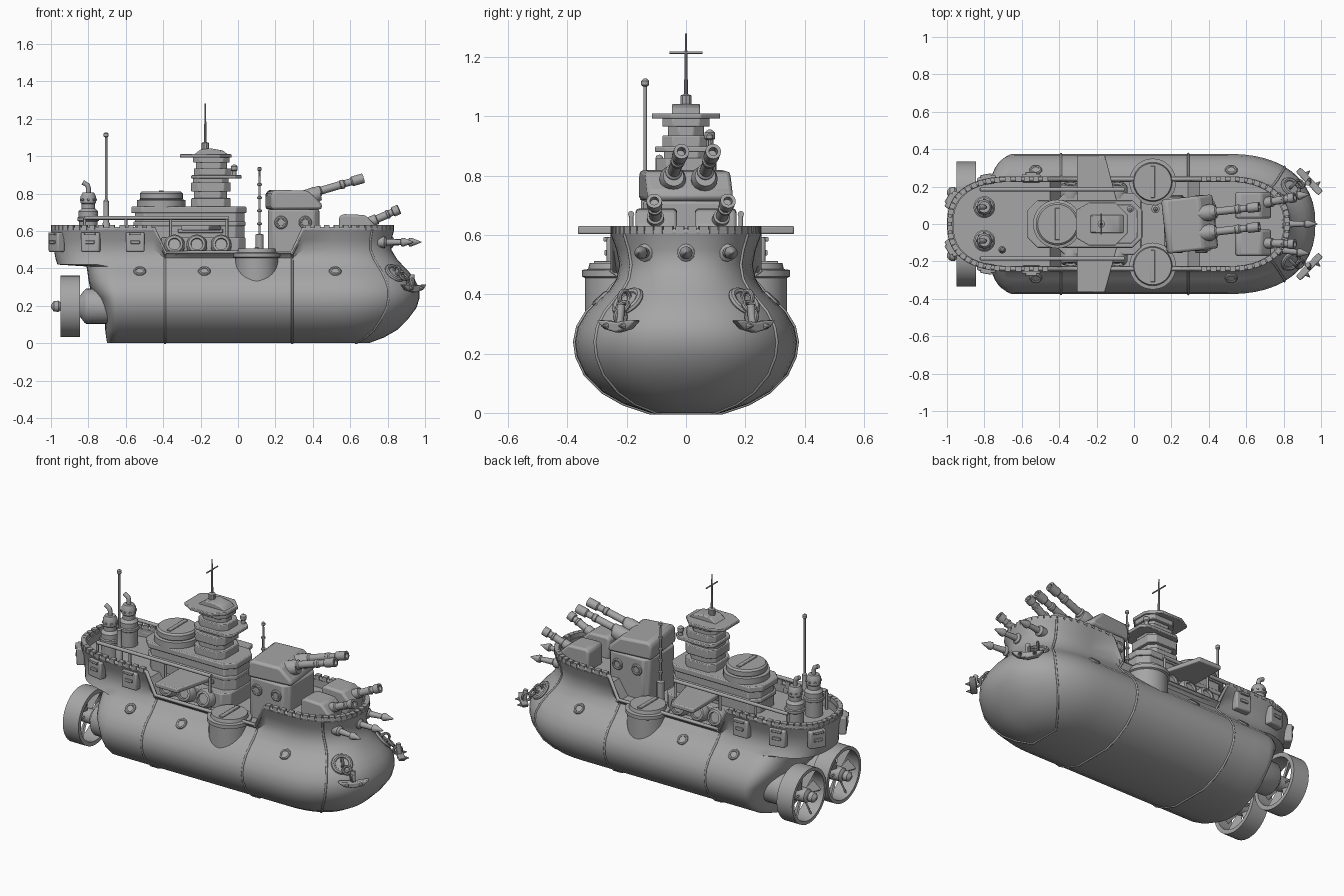
import bpy, bmesh, math
from mathutils import Vector, Matrix

cube = bpy.data.objects.get("Cube")
if cube:
    bpy.data.objects.remove(cube, do_unlink=True)

GREY = (0.38, 0.38, 0.38, 1)
paint = bpy.data.materials.new("battleship grey")
paint.use_nodes = True
paint.diffuse_color = GREY
paint.node_tree.nodes["Principled BSDF"].inputs["Base Color"].default_value = GREY


def finish(name, bm, angle=35, bevel=0):
    bmesh.ops.recalc_face_normals(bm, faces=bm.faces)
    me = bpy.data.meshes.new(name)
    bm.to_mesh(me)
    bm.free()
    me.shade_smooth()
    me.set_sharp_from_angle(angle=math.radians(angle))
    me.materials.append(paint)
    ob = bpy.data.objects.new(name, me)
    bpy.context.collection.objects.link(ob)
    if bevel:
        m = ob.modifiers.new("bevel", 'BEVEL')
        m.width, m.segments, m.limit_method = bevel, 2, 'ANGLE'
    return ob


def slab(name, pts, lo, hi, axis='z', bevel=0.006):
    """Extrude a flat outline along z or y."""
    bm = bmesh.new()
    put = (lambda p, h: (p[0], p[1], h)) if axis == 'z' else (lambda p, h: (p[0], h, p[1]))
    a, b = [[bm.verts.new(put(p, h)) for p in pts] for h in (lo, hi)]
    bm.faces.new(a)
    bm.faces.new(b)
    for i in range(len(pts)):
        j = (i + 1) % len(pts)
        bm.faces.new((a[i], a[j], b[j], b[i]))
    return finish(name, bm, bevel=bevel)


def octagon(x0, x1, w, c):
    return [(x0 + c, -w), (x1 - c, -w), (x1, c - w), (x1, w - c),
            (x1 - c, w), (x0 + c, w), (x0, w - c), (x0, c - w)]


def lathe(name, profile, loc, direction=(0, 0, 1), seg=24, closed=False):
    """Spin (radius, height) pairs about a direction."""
    bm = bmesh.new()
    mat = Matrix.Translation(loc) @ Vector(direction).to_track_quat('Z', 'Y').to_matrix().to_4x4()
    rings = []
    for r, h in profile:
        angles = [2 * math.pi * k / seg for k in range(seg)]
        rings.append([bm.verts.new(mat @ Vector((r * math.cos(t), r * math.sin(t), h))) for t in angles])
    pairs = list(zip(rings, rings[1:])) + ([(rings[-1], rings[0])] if closed else [])
    for a, b in pairs:
        for k in range(seg):
            m = (k + 1) % seg
            bm.faces.new((a[k], a[m], b[m], b[k]))
    if not closed:
        bm.faces.new(rings[0])
        bm.faces.new(rings[-1])
    return finish(name, bm)


def torus(name, R, r, loc, direction, seg=20):
    prof = [(R + r * math.cos(t), r * math.sin(t)) for t in [math.pi * k / 4 for k in range(8)]]
    return lathe(name, prof, loc, direction, seg, True)


def tube(name, pts, r):
    cu = bpy.data.curves.new(name, 'CURVE')
    cu.dimensions, cu.bevel_depth, cu.bevel_resolution, cu.use_fill_caps = '3D', r, 2, True
    sp = cu.splines.new('POLY')
    sp.points.add(len(pts) - 1)
    for p, q in zip(sp.points, pts):
        p.co = (*q, 1)
    cu.materials.append(paint)
    ob = bpy.data.objects.new(name, cu)
    bpy.context.collection.objects.link(ob)


def plate(name, loc, direction, w, h, d, bevel=0.008):
    """Upright box facing along a horizontal direction."""
    bm = bmesh.new()
    bmesh.ops.create_cube(bm, size=1, matrix=Matrix.Diagonal((d, w, h, 1)))
    ob = finish(name, bm, bevel=bevel)
    ob.location, ob.rotation_euler.z = loc, math.atan2(direction[1], direction[0])


# Hull levels: height, half width, bow x, stern x
LEVELS = [(0, .12, .70, -.70), (.03, .21, .78, -.705), (.07, .28, .85, -.71), (.13, .34, .91, -.71),
          (.19, .368, .955, -.73), (.24, .375, .97, -.75), (.29, .365, .97, -.79), (.34, .335, .945, -.80),
          (.38, .295, .915, -.805), (.41, .262, .885, -.81), (.42, .255, .877, -.965), (.45, .235, .85, -.975),
          (.5, .225, .82, -.985), (.55, .235, .82, -.99), (.605, .255, .835, -1.0)]
SIDE_X = [.35, .29, .1, -.1, -.25, -.39, -.45, -.55]
ARC = 12


def half_outline(z, w, xb, xs):
    pts = []
    for k in range(ARC + 1):
        t = k / ARC * math.pi / 2
        pts.append((.5 + (xb - .5) * math.cos(t) ** .87, w * math.sin(t) ** .87))
    pts += [(x, w) for x in SIDE_X]
    for k in range(ARC + 1):
        t = k / ARC * math.pi / 2
        pts.append((-.64 + (xs + .64) * math.sin(t) ** .8, w * max(0, math.cos(t)) ** .8))
    out = []
    for x, y in pts:
        k = max(0, min(1, max((x - .29) / .06, (-.39 - x) / .06)))
        out.append(Vector((x, y, z if z < .44 else .44 + (z - .44) * (.25 + .75 * k))))
    out[0].y = out[-1].y = 0
    return out


def hull_y(x, z):
    for a, b in zip(LEVELS, LEVELS[1:]):
        if a[0] <= z <= b[0]:
            f = (z - a[0]) / (b[0] - a[0])
            pts = half_outline(*[p + (q - p) * f for p, q in zip(a, b)])
            for p, q in zip(pts, pts[1:]):
                if q.x <= x <= p.x:
                    return p.y + (q.y - p.y) * (p.x - x) / max(1e-6, p.x - q.x)
    return 0


def on_hull(x, z, s):
    e, y = .01, hull_y(x, z)
    n = Vector((-(hull_y(x + e, z) - hull_y(x - e, z)), 2 * e, -(hull_y(x, z + e) - hull_y(x, z - e))))
    n.y *= s
    return Vector((x, y * s, z)), n.normalized()


# Hull with bulwark and recessed deck
bm = bmesh.new()
rings = []
shells = LEVELS + [(.605, .225, .80, -.965), (.56, .225, .80, -.965)]
for lv in shells:
    half = half_outline(*lv)
    full = half + [Vector((p.x, -p.y, p.z)) for p in half[-2:0:-1]]
    rings.append([bm.verts.new(p) for p in full])
n = len(rings[0])
for a, b in zip(rings, rings[1:]):
    for i in range(n):
        j = (i + 1) % n
        bm.faces.new((a[i], a[j], b[j], b[i]))
for ring in (rings[0], rings[-1]):
    for i in range(n // 2):
        bm.faces.new(list(dict.fromkeys((ring[i], ring[i + 1], ring[n - i - 1], ring[-i]))))
finish("hull", bm, 42)

# Plating seams and bulwark studs
for i in (ARC - 5, ARC + 2, ARC + 6):
    side = [half_outline(*lv)[i] for lv in LEVELS]
    tube("hull_seam", [p * 1 for p in reversed(side)] + [Vector((p.x, -p.y, p.z)) for p in side], .006)
rim = half_outline(.61, .24, .82, -.985)
for s in (1, -1):
    tube("bulwark_rail", [(p.x, p.y * s, p.z) for p in rim], .012)
    for a, b in zip(rim, rim[1:]):
        steps = max(1, round((b - a).length / .05))
        for k in range(steps):
            p, d = a.lerp(b, (k + .5) / steps), b - a
            if p.z > .6:
                plate("rail_stud", (p.x, p.y * s, p.z + .008), (d.x, d.y * s), .028, .026, .03, 0)

for s in (1, -1):
    # Portholes
    for x in (-.525, -.18, .52):
        p, d = on_hull(x, .385, s)
        torus("porthole_ring", .025, .009, p, d)
        lathe("porthole_glass", [(.023, -.01), (.02, .004)], p, d)
    # Side lockers
    for x in (-.55, -.785, -.96):
        p, d = on_hull(x, .54, s)
        d.z = 0
        d.normalize()
        plate("side_locker", p + d * .012, d, .1, .105, .045)
        plate("locker_slot", p + d * .036, d, .05, .018, .012, .003)
        plate("locker_cap", p + d * .02 + Vector((0, 0, .045)), d, .06, .015, .05, .003)
    # Sponsons with slotted lids
    lathe("sponson", [(.115, .22), (.115, .455), (.125, .46), (.125, .482), (.105, .485), (.1, .505)],
          (.1, s * .225, 0), seg=32)
    plate("sponson_slot", (.1, s * .225, .507), (1, 0), .17, .012, .025, .003)
    # Bridge wings
    slab("wing_platform", [(-.305, s * .365), (-.155, s * .365), (-.09, s * .12), (-.305, s * .12)], .603, .63)
    # Round vents along the deckhouse
    for x in (-.34, -.22, -.09):
        lathe("deck_vent", [(.055, 0), (.055, .05), (.045, .065), (.032, .068), (.03, .055)], (x, s * .15, .515), (0, s, .25))
    # Handrails
    tube("handrail", [(-.82, s * .185, .67), (-.05, s * .185, .67)], .011)
    for x in (-.82, -.6, -.36, -.06):
        tube("handrail_post", [(x, s * .185, .46), (x, s * .185, .67)], .008)
    # Funnels with bent exhaust
    lathe("funnel", [(.05, .54), (.05, .65), (.058, .655), (.058, .67), (.052, .675), (.052, .705), (.036, .72),
                     (.036, .745), (.041, .75), (.041, .785), (.03, .805)], (-.8, s * .09, 0))
    tube("exhaust_pipe", [(-.8, s * .09, .8), (-.8, s * .09, .83), (-.805, s * .09, .845), (-.83, s * .09, .86)], .013)
    for k in range(8):
        d = Vector((math.cos(k * math.pi / 4), math.sin(k * math.pi / 4), 0))
        lathe("funnel_rivet", [(.008, 0), (.006, .008)], Vector((-.8, s * .09, .767)) + d * .038, d, 6)
    # Ducted propellers
    c = Vector((0, s * .168, .197))
    lathe("propeller_duct", [(.165, -.95), (.165, -.845), (.14, -.845), (.145, -.95)], c, (1, 0, 0), 32, True)
    lathe("shaft_housing", [(.05, -.85), (.088, -.82), (.095, -.81), (.095, -.64)], c, (1, 0, 0))
    lathe("propeller_hub", [(.008, -1), (.028, -.985), (.03, -.96), (.022, -.95), (.04, -.94), (.045, -.81)], c, (1, 0, 0))
    for k in range(6):
        blade = slab("propeller_blade", [(-.012, .03), (.012, .03), (.035, .145), (-.035, .145)], -.005, .005, bevel=0)
        blade.matrix_world = (Matrix.Translation(c + Vector((-.9, 0, 0))) @ Matrix.Rotation(k * math.pi / 3, 4, 'X')
                              @ Matrix.Rotation(.7, 4, 'Y'))
    # Anchors with hawse ring and chain
    p, d = on_hull(.84, .375, s)
    torus("hawse_ring", .048, .013, p, d)
    lathe("hawse_plate", [(.046, -.02), (.04, .004)], p, d)
    out = Vector((.72, .69 * s, 0))
    low = Vector((.925, s * .215, .315))
    for k in range(3):
        q = (p + d * .02).lerp(low + out * .012, k / 2.3)
        torus("chain_link", .023, .008, q, d if k % 2 else d.cross(Vector((0, 0, 1))), 12)
    tube("anchor_shank", [low + Vector((0, 0, .05)) + out * .005, low - Vector((0, 0, .02)) + out * .015], .014)
    arm = [(-.09, .008), (-.055, -.022), (0, -.034), (.055, -.022), (.09, .008), (.045, .006), (0, 0), (-.045, .006)]
    crown = slab("anchor_arm", arm, -.018, .018, 'y')
    crown.matrix_world = Matrix.Translation(low + out * .018 - Vector((0, 0, .01))) @ Matrix.Rotation(
        math.atan2(out.y, out.x) + math.pi / 2, 4, 'Z')
    for k in (-1, 1):
        lathe("anchor_stud", [(.012, 0), (.002, .025)], low + out * .035 + Vector((-.69 * s, .72, 0)) * k * .04
              - Vector((0, 0, .022)), out, 8)

# Bow spikes
for y, x in ((-.138, .77), (0, .81), (.138, .77)):
    lathe("bow_spike", [(.03, -.02), (.03, .015), (.018, .025), (.014, .1), (.022, .105), (.022, .12), (.002, .17)],
          (x, y, .54), (1, y * .9, 0), 12)

# Deckhouse and rear drum
slab("lower_deckhouse", octagon(-.41, .04, .165, .04), .44, .565)
slab("deckhouse", octagon(-.55, .035, .115, .05), .46, .70)
slab("deckhouse_band", octagon(-.56, .04, .122, .05), .625, .65)
slab("deckhouse_roof", octagon(-.57, .045, .128, .055), .695, .73)
lathe("rear_drum", [(.13, .72), (.13, .765), (.112, .768), (.115, .772), (.115, .8), (.105, .81)], (-.41, 0, 0), seg=32)
plate("drum_slot", (-.41, 0, .811), (1, 0), .17, .012, .025, .003)
for s in (1, -1):
    plate("deckhouse_slot", (-.2, s * .115, .6), (0, s), .24, .022, .02, .003)

# Bridge tower: stacked decks with slit windows between
for x0, x1, w, z0, z1 in ((-.25, -.04, .1, .72, .775), (-.235, -.06, .08, .77, .815), (-.25, -.04, .1, .81, .86),
                          (-.24, -.05, .075, .85, .885), (-.25, .02, .105, .88, .898), (-.235, -.035, .08, .89, .935),
                          (-.225, -.06, .06, .93, .97), (-.24, -.045, .08, .965, .995)):
    slab("bridge_deck", octagon(x0, x1, w, .035), z0, z1, bevel=.004)
slab("bridge_roof", [(-.31, -.075), (-.24, -.115), (-.1, -.115), (-.035, -.05), (-.035, .05), (-.1, .115), (-.24, .115),
                     (-.31, .075)], .992, 1.01, bevel=.004)
slab("roof_hood", [(-.24, 1.005), (-.05, 1.005), (-.08, 1.03), (-.15, 1.042), (-.2, 1.035)], -.048, .048, 'y')
lathe("mast", [(.02, 1.03), (.02, 1.07), (.007, 1.075), (.005, 1.2), (.003, 1.28)], (-.175, 0, 0), seg=10)
tube("mast_crossbar", [(-.175, -.055, 1.215), (-.175, .055, 1.215)], .004)
lathe("bridge_lamp", [(.012, .9), (.012, .92), (.018, .925), (.018, .945), (.006, .955)], (-.02, .08, 0), seg=12)

# Aerials
lathe("stern_aerial", [(.02, .54), (.02, .64), (.014, .65), (.014, .76), (.006, .77), (.006, 1.1), (.013, 1.105),
                       (.013, 1.12), (.006, 1.127)], (-.705, -.138, 0), seg=12)
beads = [(.022, .46), (.022, .58), (.006, .585)]
for z in (.63, .7, .77, .84):
    beads += [(.006, z), (.013, z + .004), (.013, z + .012), (.006, z + .016)]
lathe("mid_aerial", beads + [(.005, .92), (.011, .925), (.011, .937), (.004, .943)], (.115, .08, 0), seg=12)


def gun(root, tip, r):
    a, b = Vector(root), Vector(tip)
    L = (b - a).length
    lathe("gun_barrel", [(r * 1.35, -.04), (r * 1.35, L * .3), (r, L * .32), (r, L * .62), (r * 1.15, L * .63),
                         (r * 1.15, L * .68), (r * .9, L * .7), (r * .9, L * .8), (r * 1.25, L * .82), (r * 1.25, L),
                         (r * .7, L), (r * .65, L * .9)], a, b - a, 16)


# Main turret on its gunhouse
slab("gunhouse", octagon(.16, .435, .145, .03), .46, .715, bevel=.01)
for s in (1, -1):
    for x in (.23, .36):
        torus("gunhouse_port", .026, .009, (x, s * .146, .645), (0, s, 0))
        lathe("gunhouse_glass", [(.026, 0), (.018, .012)], (x, s * .14, .645), (0, s, 0))
turret = slab("main_turret", [(-.14, .715), (.135, .715), (.135, .745), (.06, .815), (-.12, .82), (-.14, .8)],
              -.145, .145, 'y', .015)
turret.location, turret.rotation_euler.z = (.3, 0, 0), .11
for y in (-.052, .055):
    gun((.34, y, .785), (.67, y + .037, .882), .021)
    lathe("gun_mantlet", [(.04, -.04), (.045, .02), (.035, .05)], (.39, y + .005, .785), (1, .11, .28), 16)

# Twin forward turrets
for y, sway in ((-.1, -.005), (.1, .03)):
    slab("fore_turret", [(.54, .55), (.72, .55), (.735, .63), (.68, .685), (.56, .69), (.54, .675)], y - .07, y + .07, 'y', .012)
    gun((.69, y + sway * .4, .64), (.86, y + sway * 1.4, .715), .021)
